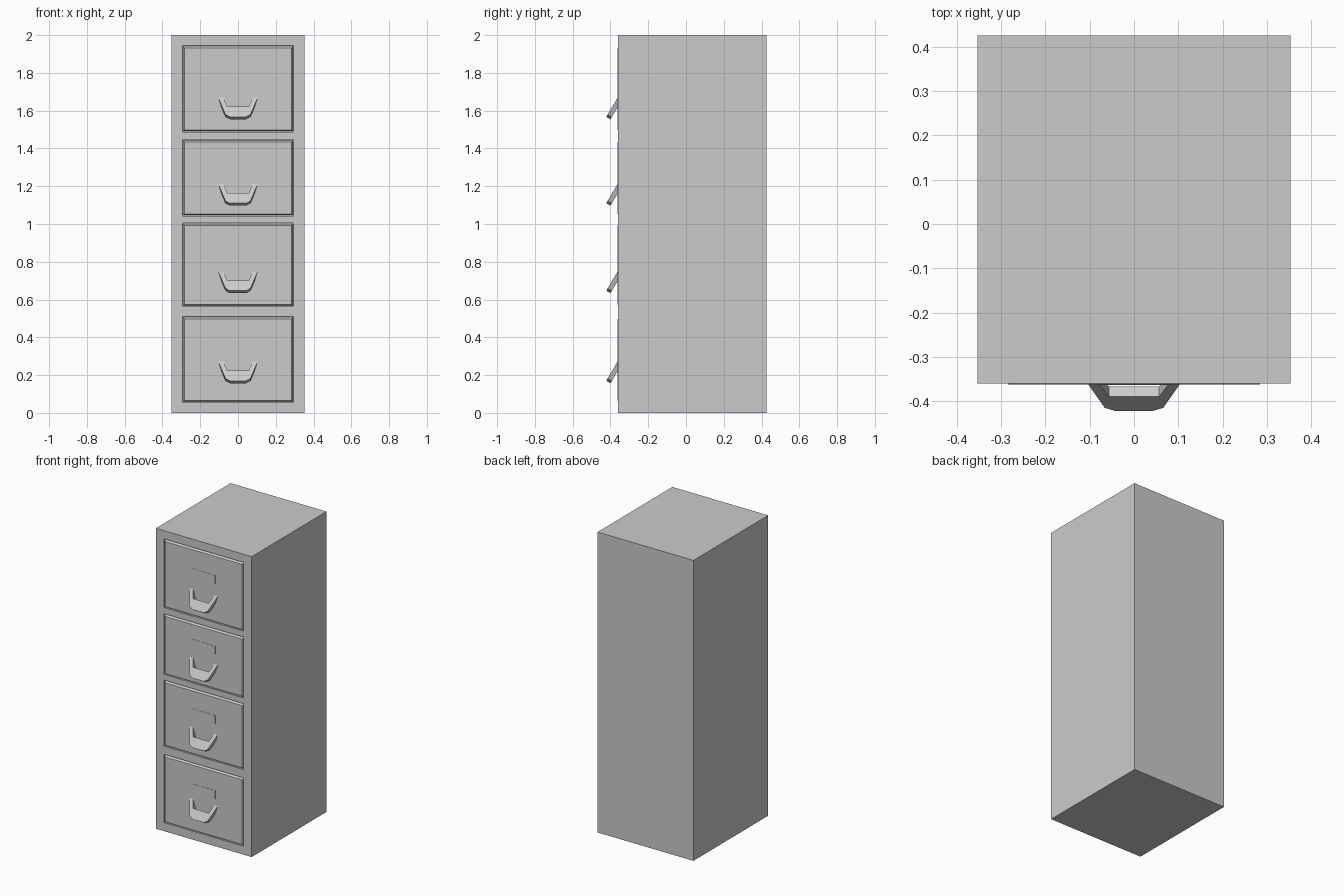
import bpy, bmesh

if "Cube" in bpy.data.objects:
    bpy.data.objects.remove(bpy.data.objects["Cube"])

FRONT = -0.36
BACK = 0.426
HALF_W = 0.353


def mesh_object(name, bm):
    bmesh.ops.recalc_face_normals(bm, faces=bm.faces[:])
    me = bpy.data.meshes.new(name)
    bm.to_mesh(me)
    bm.free()
    ob = bpy.data.objects.new(name, me)
    bpy.context.collection.objects.link(ob)
    return ob


def loft(name, a, b):
    """Closed solid between two matching outlines."""
    bm = bmesh.new()
    va = [bm.verts.new(p) for p in a]
    vb = [bm.verts.new(p) for p in b]
    n = len(a)
    bm.faces.new(va)
    bm.faces.new(vb)
    for i in range(n):
        j = (i + 1) % n
        bm.faces.new((va[i], va[j], vb[j], vb[i]))
    return mesh_object(name, bm)


def rect(w, z0, z1, y):
    return [(-w, y, z0), (w, y, z0), (w, y, z1), (-w, y, z1)]


def box(name, w, y0, y1, z0, z1):
    return loft(name, rect(w, z0, z1, y0), rect(w, z0, z1, y1))


def handle(name, top):
    # U-shaped outline in a plane sloping forward and down: (x, distance along slope)
    half = [(-0.087, -0.02), (-0.057, 0.058)]
    outer = [(-0.042, 0.122), (-0.066, 0.108), (-0.105, 0.0), (-0.105, -0.02)]
    inner = half + [(-x, s) for x, s in reversed(half)]
    right = [(-x, s) for x, s in reversed(outer)]
    outline = inner + right + outer
    dy, dz, t = -0.51, -0.86, 0.026
    face = [(x, FRONT + s * dy, top + s * dz) for x, s in outline]
    rear = [(x, y - t * dz, z + t * dy) for x, y, z in face]
    return loft(name, face, rear)


# cabinet shell
body = box("cabinet_body", HALF_W, FRONT, BACK, 0.0, 2.0)

# per drawer: bottom, top, label bottom, handle top
drawers = [(0.056, 0.511, 0.317, 0.275), (0.566, 1.005, 0.818, 0.752),
           (1.043, 1.447, 1.280, 1.215), (1.488, 1.945, 1.750, 1.672)]

for i, (z0, z1, label, grip) in enumerate(drawers, 1):
    # shallow opening cut in the cabinet front
    cutter = box(f"opening_cutter_{i}", 0.294, FRONT - 0.05, FRONT + 0.012, z0, z1)
    cutter.hide_render = True
    cutter.hide_viewport = True
    mod = body.modifiers.new(f"opening_{i}", "BOOLEAN")
    mod.operation = "DIFFERENCE"
    mod.solver = "EXACT"
    mod.object = cutter
    # bevelled drawer front
    loft(f"drawer_front_{i}",
         rect(0.291, z0 + 0.003, z1 - 0.003, FRONT + 0.013),
         rect(0.284, z0 + 0.009, z1 - 0.014, FRONT - 0.002))
    # label plate and pull
    box(f"label_plate_{i}", 0.086, FRONT - 0.0035, FRONT, label, label + 0.055)
    handle(f"drawer_handle_{i}", grip)
